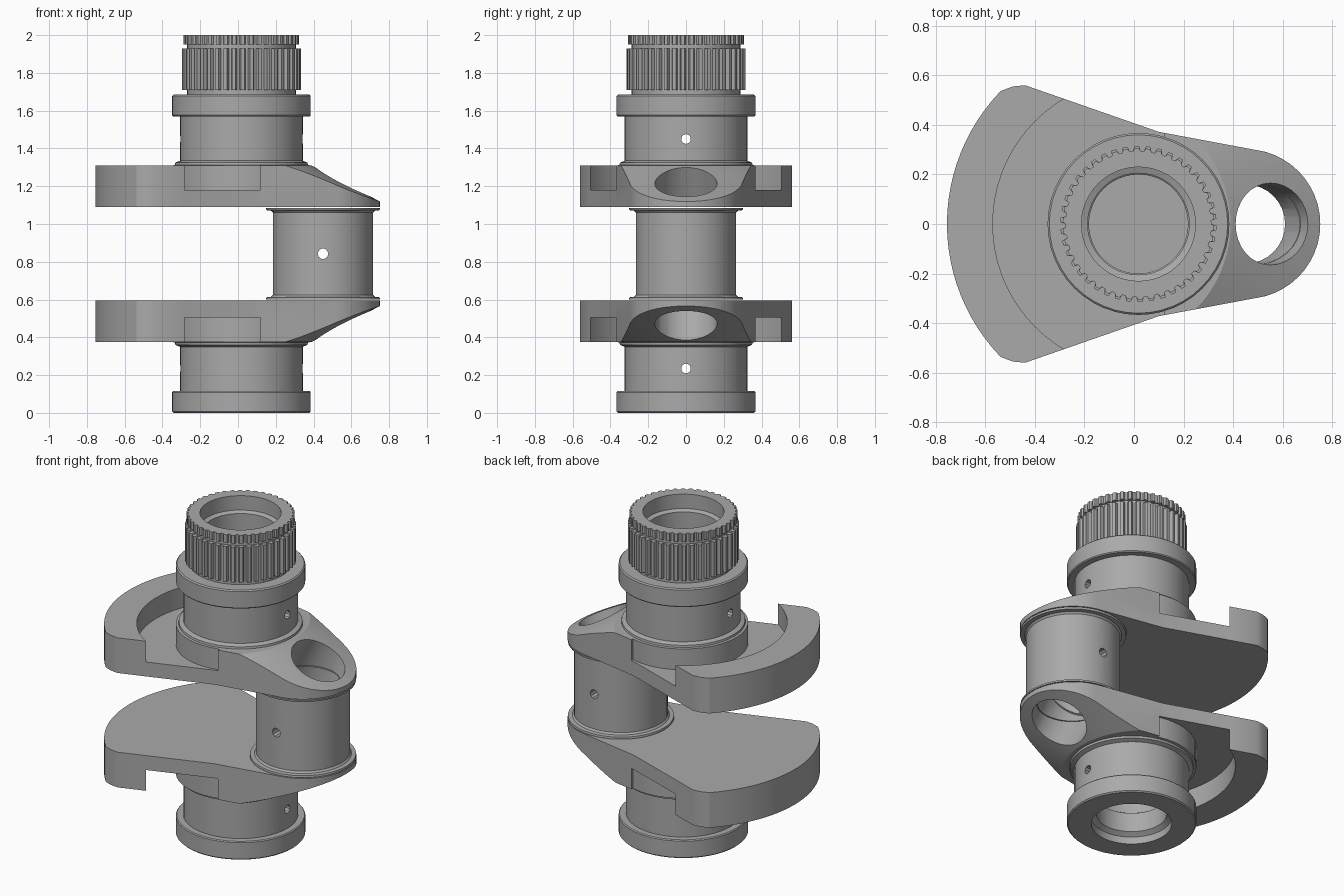
import bpy, bmesh
from math import sin, cos, pi, radians
from mathutils import Matrix, Vector

if "Cube" in bpy.data.objects:
    bpy.data.objects.remove(bpy.data.objects["Cube"])

AXIS = 0.018      # x of the main journals
PIN = 0.45        # x of the crank pin
MID = 0.8425      # mirror height between the two webs
TILT = 0.486      # slope of the web shoulders

steel = bpy.data.materials.new("steel grey")
steel.use_nodes = True
steel.diffuse_color = (0.4, 0.4, 0.4, 1)
steel.node_tree.nodes["Principled BSDF"].inputs["Base Color"].default_value = (0.4, 0.4, 0.4, 1)


def finish(name, bm):
    bmesh.ops.remove_doubles(bm, verts=bm.verts, dist=0.0001)
    bmesh.ops.recalc_face_normals(bm, faces=bm.faces)
    mesh = bpy.data.meshes.new(name)
    bm.to_mesh(mesh)
    bm.free()
    mesh.materials.append(steel)
    obj = bpy.data.objects.new(name, mesh)
    bpy.context.collection.objects.link(obj)
    return obj


def lathe(name, profile, x=0.0, start=0.0, sweep=2 * pi, steps=48):
    """Revolve (radius, height) points; a partial sweep closes the profile and caps it."""
    bm = bmesh.new()
    full = sweep > 6.28
    count = steps if full else steps + 1
    rings = []
    for i in range(count):
        a = start + sweep * i / steps
        rings.append([bm.verts.new((x + r * cos(a), r * sin(a), z)) for r, z in profile])
    n = len(profile)
    for i in range(steps):
        p, q = rings[i], rings[(i + 1) % count]
        for j in range(n - 1 if full else n):
            k = (j + 1) % n
            bm.faces.new((p[j], q[j], q[k], p[k]))
    if not full:
        bm.faces.new(rings[0])
        bm.faces.new(rings[-1])
    return finish(name, bm)


def rod(name, radius, z0, z1, x=0.0, steps=32):
    return lathe(name, [(0, z0), (radius, z0), (radius, z1), (0, z1)], x, steps=steps)


def prism(name, points, z0, z1):
    bm = bmesh.new()
    face = bm.faces.new([bm.verts.new((x, y, z0)) for x, y in points])
    out = bmesh.ops.extrude_face_region(bm, geom=[face])
    top = [v for v in out["geom"] if isinstance(v, bmesh.types.BMVert)]
    bmesh.ops.translate(bm, verts=top, vec=(0, 0, z1 - z0))
    return finish(name, bm)


def arc(x, r, a0, a1, n):
    return [(x + r * cos(radians(a0 + (a1 - a0) * i / n)),
             r * sin(radians(a0 + (a1 - a0) * i / n))) for i in range(n + 1)]


def cut(obj, *cutters):
    for c in cutters:
        mod = obj.modifiers.new("cut", "BOOLEAN")
        mod.operation = "DIFFERENCE"
        mod.solver = "EXACT"
        mod.object = c
    bpy.context.view_layer.update()
    graph = bpy.context.evaluated_depsgraph_get()
    mesh = bpy.data.meshes.new_from_object(obj.evaluated_get(graph))
    obj.modifiers.clear()
    obj.data = mesh


def mirrored(obj, name):
    """Copy flipped about the mid height."""
    bm = bmesh.new()
    bm.from_mesh(obj.data)
    for v in bm.verts:
        v.co.z = 2 * MID - v.co.z
    bmesh.ops.reverse_faces(bm, faces=bm.faces)
    return finish(name, bm)


# Cutters
main_bore = lathe("main_bore_cutter", [(0, 1.2), (0.2, 1.2), (0.2, 1.4), (0.215, 1.41), (0.215, 1.49),
                  (0.2, 1.5), (0.2, 1.62), (0.228, 1.64), (0.228, 1.8), (0, 1.8)], AXIS)
nose_bore = lathe("nose_bore_cutter", [(0, 1.6), (0.205, 1.6), (0.205, 1.9), (0.23, 1.91),
                  (0.23, 2.1), (0, 2.1)], AXIS)
tilted_bore = rod("tilted_bore_cutter", 0.165, -0.27, 0.3)
tilted_bore.data.transform(Matrix.Translation((0.555, 0, 1.22)) @ Matrix.Rotation(TILT, 4, "Y"))
tilted_low = mirrored(tilted_bore, "tilted_low_cutter")
pin_bore = rod("pin_bore_cutter", 0.16, 0.65, 1.035, PIN)
journal_oil = rod("journal_oil_cutter", 0.026, -1, 1, steps=10)
journal_oil.data.transform(Matrix.Translation((0, 0, 1.45)) @ Matrix.Rotation(pi / 2, 4, "Y"))
pin_oil = rod("pin_oil_cutter", 0.028, -1, 1, steps=10)
pin_oil.data.transform(Matrix.Translation((PIN, 0, MID)) @ Matrix.Rotation(pi / 2, 4, "X"))
shoulder = lathe("shoulder_cutter", [(0.49, 1.31), (1.09, 0.993), (1.09, 1.6), (0.49, 1.6)],
                 -0.1, -1.4, 2.8)
pocket = prism("pocket_cutter", arc(AXIS, 0.588, 80, 280, 40), 1.18, 1.6)

# Web with counterweight rim, side pockets and sloped shoulder
half = arc(AXIS, 0.773, 180, 136, 12) + [(-0.49, 0.555), (-0.44, 0.56), (-0.29, 0.508), (0.1, 0.372)]
half += arc(PIN, 0.302, 76, 0, 10)
outline = half + [(x, -y) for x, y in reversed(half[1:-1])]
web = prism("upper_web", outline, 1.09, 1.31)
cut(web, pocket, shoulder, main_bore, tilted_bore)

# Main journal with collar and end flange
journal = lathe("upper_journal", [(0, 1.1), (0.367, 1.1), (0.367, 1.31), (0.352, 1.312), (0.35, 1.325),
                (0.325, 1.335), (0.325, 1.57), (0.362, 1.57), (0.367, 1.576), (0.367, 1.678),
                (0.36, 1.685), (0, 1.685)], AXIS)
cut(journal, main_bore, tilted_bore, journal_oil)

parts = [web, journal, mirrored(web, "lower_web"), mirrored(journal, "lower_journal")]

# Crank pin between the webs
low = [(0, 0.6), (0.302, 0.6), (0.3, 0.612), (0.275, 0.614), (0.266, 0.625)]
pin = lathe("crank_pin", low + [(r, 2 * MID - z) for r, z in reversed(low)], PIN)
cut(pin, pin_bore, tilted_bore, tilted_low, pin_oil)
parts.append(pin)

# Splined nose
neck = rod("nose_neck", 0.288, 1.67, 1.96, AXIS, 48)


def spline(name, root, tip, z0, z1, teeth=42):
    points = []
    for i in range(teeth):
        for f, r in ((0, root), (0.3, root), (0.45, tip), (0.85, tip)):
            a = 2 * pi * (i + f) / teeth
            points.append((AXIS + r * cos(a), r * sin(a)))
    return prism(name, points, z0, z1)


nose = [neck, spline("nose_spline", 0.294, 0.315, 1.71, 1.93),
        spline("nose_end_ring", 0.294, 0.306, 1.95, 2.0)]
for part in nose:
    cut(part, nose_bore)
parts += nose

# Remove the cutters and shade
for c in (main_bore, nose_bore, tilted_bore, tilted_low, pin_bore, journal_oil, pin_oil, shoulder, pocket):
    bpy.data.objects.remove(c)
bpy.ops.object.select_all(action="DESELECT")
for part in parts:
    part.select_set(True)
bpy.context.view_layer.objects.active = parts[0]
bpy.ops.object.shade_smooth_by_angle(angle=radians(25))
